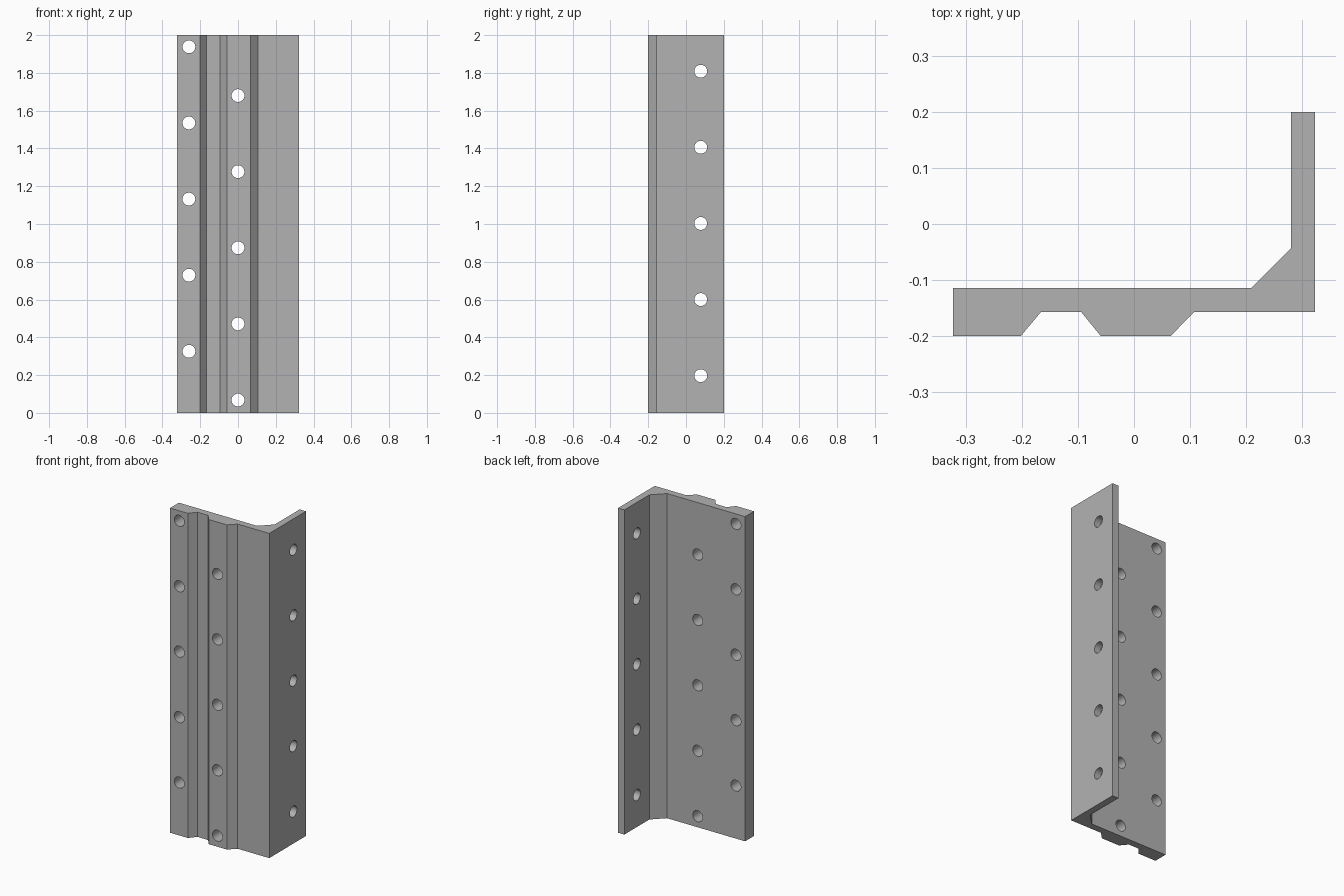
import bpy
import bmesh
import math
from mathutils import Matrix, Vector

cube = bpy.data.objects.get("Cube")
if cube:
    bpy.data.objects.remove(cube, do_unlink=True)

HEIGHT = 2.0
HOLE_RADIUS = 0.034
PITCH = 0.403

metal = bpy.data.materials.new("plain_grey")
metal.use_nodes = True
grey = (0.45, 0.45, 0.45, 1)
metal.diffuse_color = grey
metal.node_tree.nodes["Principled BSDF"].inputs["Base Color"].default_value = grey


def make_object(name, bm):
    bmesh.ops.recalc_face_normals(bm, faces=bm.faces)
    mesh = bpy.data.meshes.new(name)
    bm.to_mesh(mesh)
    bm.free()
    mesh.materials.append(metal)
    obj = bpy.data.objects.new(name, mesh)
    bpy.context.collection.objects.link(obj)
    return obj


# Angle bar: ribbed front plate, gusseted corner and rear flange
profile = [
    (-0.323, -0.2), (-0.202, -0.2), (-0.166, -0.157), (-0.094, -0.157),
    (-0.059, -0.2), (0.065, -0.2), (0.107, -0.157), (0.323, -0.157),
    (0.323, 0.2), (0.28, 0.2), (0.28, -0.043), (0.209, -0.114),
    (-0.323, -0.114),
]
bm = bmesh.new()
base = bm.faces.new([bm.verts.new((x, y, 0)) for x, y in profile])
sweep = bmesh.ops.extrude_face_region(bm, geom=[base])
top = [v for v in sweep["geom"] if isinstance(v, bmesh.types.BMVert)]
bmesh.ops.translate(bm, verts=top, vec=(0, 0, HEIGHT))
bar = make_object("ribbed_angle_bar", bm)

# Three rows of bolt holes: row start and drilling axis
rows = [
    (Vector((-0.26, -0.157, 0.326)), Matrix.Rotation(math.pi / 2, 4, "X")),
    (Vector((0, -0.157, 0.068)), Matrix.Rotation(math.pi / 2, 4, "X")),
    (Vector((0.3, 0.078, 0.197)), Matrix.Rotation(math.pi / 2, 4, "Y")),
]
bm = bmesh.new()
for start, turn in rows:
    for i in range(5):
        spot = start + Vector((0, 0, i * PITCH))
        bmesh.ops.create_cone(
            bm, cap_ends=True, segments=32, radius1=HOLE_RADIUS,
            radius2=HOLE_RADIUS, depth=0.2,
            matrix=Matrix.Translation(spot) @ turn)
cutter = make_object("hole_cutter", bm)
cutter.hide_render = True

# Drill the holes, then drop the cutter
drill = bar.modifiers.new("bolt_holes", "BOOLEAN")
drill.operation = "DIFFERENCE"
drill.solver = "EXACT"
drill.object = cutter
bpy.context.view_layer.objects.active = bar
bar.select_set(True)
bpy.ops.object.modifier_apply(modifier=drill.name)
bpy.data.objects.remove(cutter, do_unlink=True)

bpy.ops.object.shade_smooth_by_angle(angle=math.radians(30))
